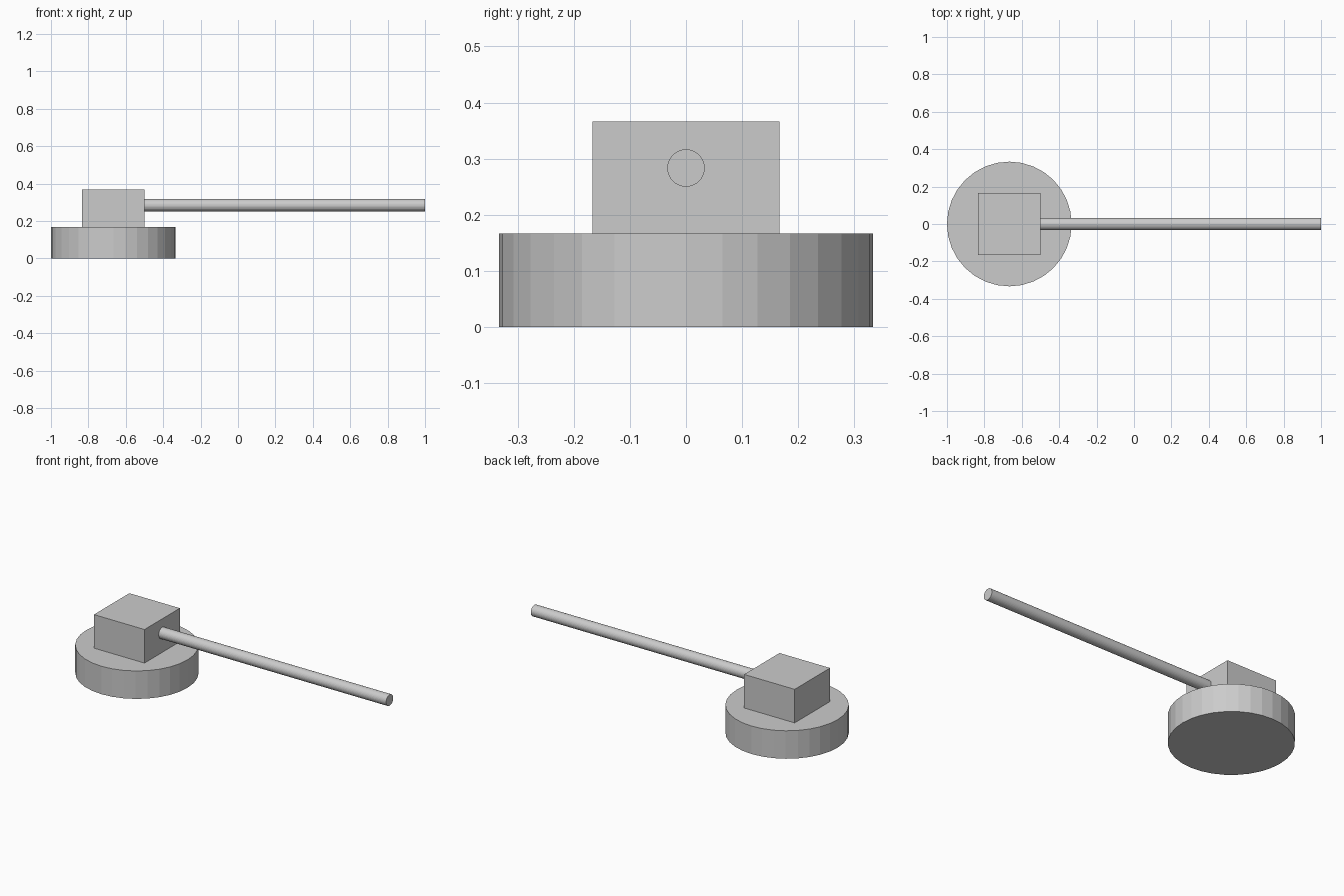
import bpy
from math import pi

if "Cube" in bpy.data.objects:
    bpy.data.objects.remove(bpy.data.objects["Cube"])

U = 1 / 3  # design unit


def cylinder(name, radius, depth, location, rotation=(0, 0, 0)):
    bpy.ops.mesh.primitive_cylinder_add(vertices=32, radius=radius, depth=depth,
                                        location=location, rotation=rotation)
    bpy.context.object.name = name


# Round base
cylinder("round_base", U, 0.5 * U, (-2 * U, 0, 0.25 * U))

# Square block on the base
bpy.ops.mesh.primitive_cube_add(size=1, location=(-2 * U, 0, 0.8 * U))
block = bpy.context.object
block.name = "block"
block.scale = (U, U, 0.6 * U)

# Long rod from the block's right face
cylinder("rod", 0.1 * U, 4.5 * U, (0.75 * U, 0, 0.85 * U), (0, pi / 2, 0))
